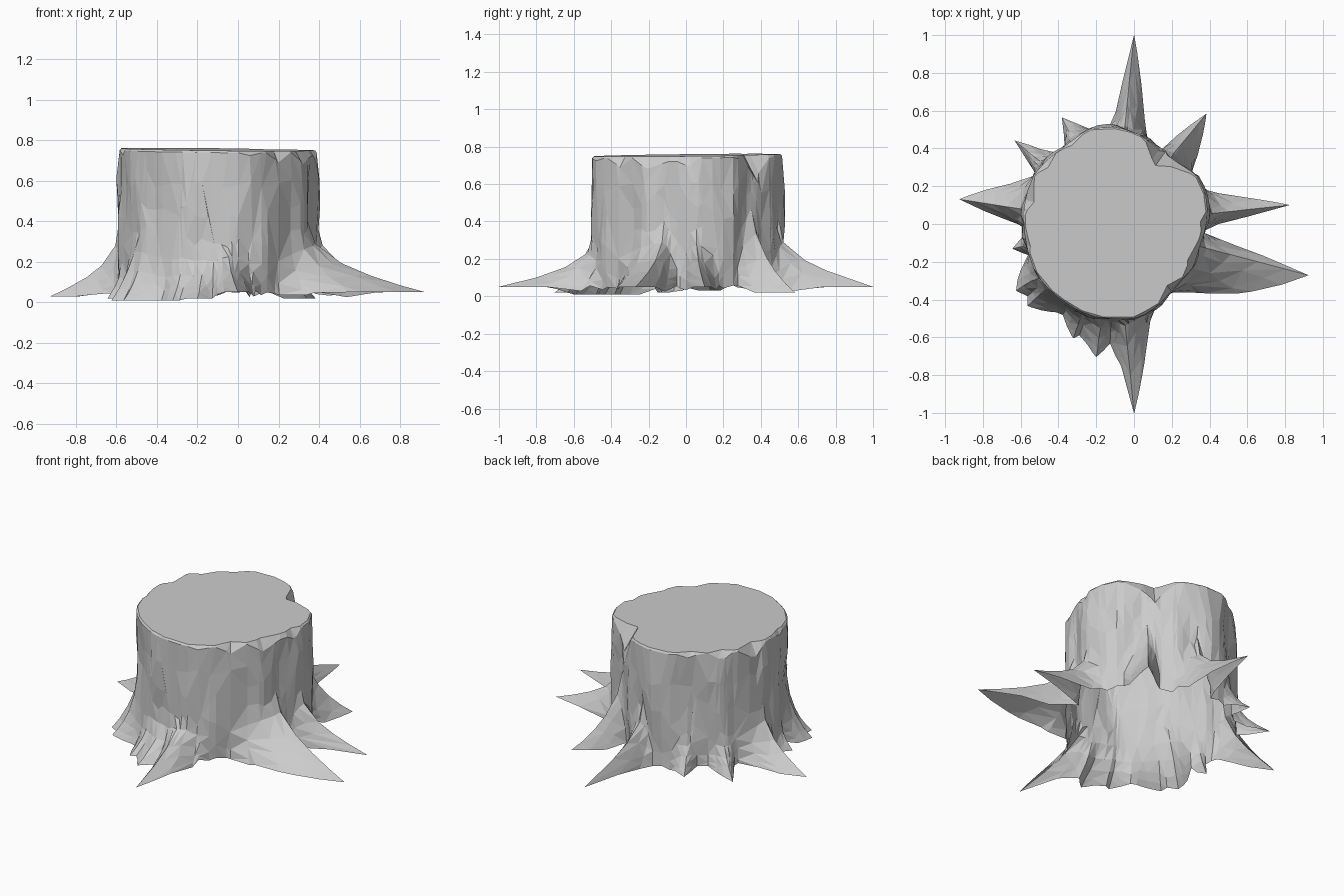
import bpy, bmesh, math, random
from mathutils import Vector, noise

random.seed(4)
if "Cube" in bpy.data.objects:
    bpy.data.objects.remove(bpy.data.objects["Cube"])

wood = bpy.data.materials.new("grey_wood")
wood.use_nodes = True
grey = (0.6, 0.6, 0.6, 1)
wood.diffuse_color = grey
wood.node_tree.nodes["Principled BSDF"].inputs["Base Color"].default_value = grey

CX = -0.1            # trunk axis
TURN = 360

# trunk radius every 15 degrees, counter-clockwise from +x
TRUNK = [.48, .5, .5, .46, .45, .49, .51, .52, .49, .49, .5, .49,
         .48, .48, .49, .49, .49, .5, .5, .51, .48, .45, .47, .46]

# roots: tip x, y, z, clockwise and counter-clockwise half width,
# flare height, sharpness
ROOTS = [
    (.82, .1, .05, 10, 17, .33, 2),
    (.38, .58, .02, 16, 8, .45, 1.1),
    (0, 1, .05, 17, 9, .34, 2),
    (-.38, .56, .05, 11, 6, .2, 1.2),
    (-.63, .44, .04, 9, 7, .2, 1.2),
    (-.92, .13, .03, 20, 11, .36, 1.4),
    (-.64, -.13, .02, 6, 6, .25, 1),
    (-.62, -.35, .01, 13, 20, .34, .8),
    (-.56, -.43, .01, 12, 22, .34, .8),
    (-.32, -.6, .01, 16, 12, .3, .9),
    (-.2, -.7, .02, 16, 14, .27, .9),
    (-.1, -.69, .04, 8, 8, .24, 1.1),
    (0, -1, .05, 11, 20, .25, 2),
    (.92, -.27, .05, 38, 9, .34, 1.6),
]


def trunk_radius(deg):
    i, f = divmod(deg % TURN / 15, 1)
    i = int(i)
    return TRUNK[i] * (1 - f) + TRUNK[(i + 1) % len(TRUNK)] * f


def tip_polar(root):
    v = Vector((root[0] - CX, root[1]))
    return math.degrees(math.atan2(v.y, v.x)) % TURN, v.length


def flare(deg):
    """Root reach, ground height and flare height at an angle."""
    best = (0, .045 + random.uniform(-.02, .015), .22)
    for x, y, tip_z, cw, ccw, height, sharp in ROOTS:
        angle, dist = tip_polar((x, y))
        d = (deg - angle + 180) % TURN - 180
        s = max(0, 1 - abs(d) / (ccw if d > 0 else cw)) ** sharp
        reach = s * (dist - trunk_radius(angle))
        if reach > best[0]:
            z = tip_z if s > .3 else best[1]
            best = (reach, z, .22 + (height - .22) * math.sqrt(s))
    return best


def bark(c, s, z):
    """Smooth lumps, stretched along the trunk."""
    return noise.noise(Vector((c * 4, s * 4, z * 3)))


# columns: uniform ones, plus extra across every root
tips = [tip_polar(r)[0] for r in ROOTS]
angles = list(range(0, TURN, 10)) + tips
for root, tip in zip(ROOTS, tips):
    for f in (.1, .3, .6, 1):
        angles += [tip - root[3] * f, tip + root[4] * f]
columns = []
for a in sorted(x % TURN for x in angles):
    if columns and a - columns[-1] < 1.5:
        if a in tips:
            columns[-1] = a
        continue
    columns.append(a)


def rim_height(x, y):
    return .753 - .012 * x + .012 * y


def make_column(bm, deg):
    reach, z0, h = flare(deg)
    r0 = trunk_radius(deg)
    c, s = math.cos(math.radians(deg)), math.sin(math.radians(deg))
    verts = []

    def add(r, z):
        verts.append(bm.verts.new((CX + r * c, r * s, z)))

    # flared foot
    for t in (0, .1, .24, .42, .7):
        z = z0 + t * h
        lump = .025 * bark(c, s, z) * min(1, t * 3)
        add(r0 + .005 + reach * (1 - t) ** 2.3 + lump, z)
    # upright bark with shallow lumps
    base = z0 + h
    for f in (0, .33, .66):
        z = base + f * (.72 - base)
        add(r0 + .004 + .03 * bark(c, s, z), z + random.uniform(-.03, .03))
    # chipped rim with one large notch, and cut top
    notch = max(0, 1 - abs(deg - 55) / 16)
    chip = .01 + .12 * max(0, bark(c * .9, s * .9, 1), notch)
    add(r0 + .002, rim_height(CX + r0 * c, r0 * s) - chip)
    r_top = r0 - chip * .6
    add(r_top, rim_height(CX + r_top * c, r_top * s))
    return verts


# one open-bottomed shell
bm = bmesh.new()
cols = [make_column(bm, a) for a in columns]
for i, left in enumerate(cols):
    right = cols[(i + 1) % len(cols)]
    for j in range(len(left) - 1):
        a, b, c, d = left[j], right[j], right[j + 1], left[j + 1]
        if random.random() < .5:
            bm.faces.new((a, b, c))
            bm.faces.new((a, c, d))
        else:
            bm.faces.new((a, b, d))
            bm.faces.new((b, c, d))
bm.faces.new([c[-1] for c in cols])
mesh = bpy.data.meshes.new("tree_stump")
bm.to_mesh(mesh)
bm.free()
mesh.materials.append(wood)
stump = bpy.data.objects.new("tree_stump", mesh)
bpy.context.collection.objects.link(stump)

# merge the dense columns into irregular bark facets
facets = stump.modifiers.new("bark_facets", "DECIMATE")
facets.ratio = .6
